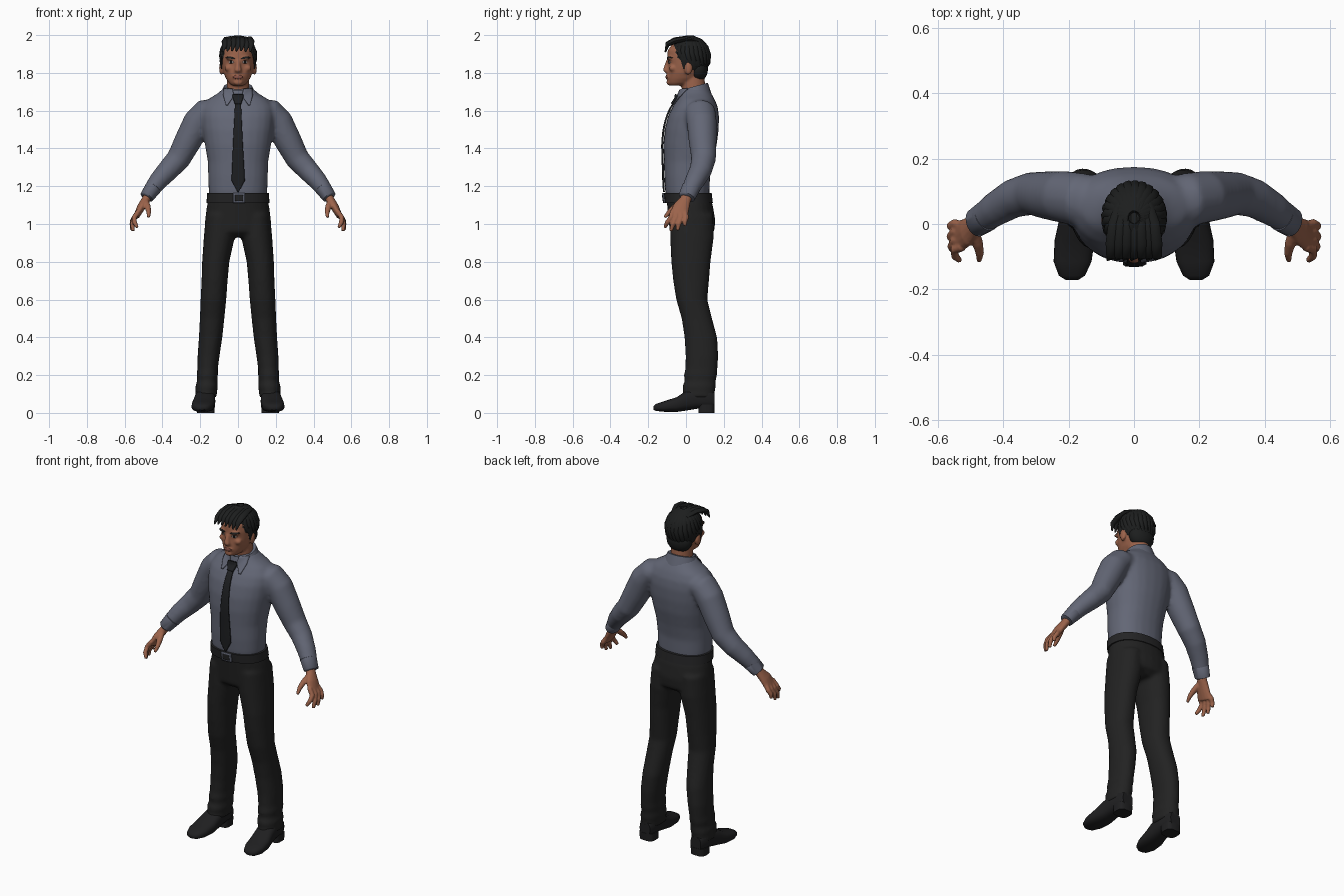
import bpy, bmesh, math, random
from mathutils import Vector, Matrix
from mathutils.bvhtree import BVHTree

random.seed(4)
cube = bpy.data.objects.get("Cube")
if cube:
    bpy.data.objects.remove(cube)


def material(name, r, g, b):
    m = bpy.data.materials.new(name)
    m.use_nodes = True
    m.diffuse_color = (r, g, b, 1)
    bsdf = m.node_tree.nodes["Principled BSDF"]
    bsdf.inputs["Base Color"].default_value = (r, g, b, 1)
    bsdf.inputs["Roughness"].default_value = 0.8
    return m


skin = material("brown skin", .33, .125, .07)
shirt_cloth = material("slate shirt", .125, .135, .18)
trouser_cloth = material("black trousers", .016, .016, .016)
hair_black = material("black hair", .012, .013, .013)
leather = material("black shoe leather", .014, .014, .015)
silk = material("black tie", .013, .014, .016)
belt_leather = material("belt leather", .018, .018, .019)
steel = material("dark steel", .11, .12, .16)
eye_white = material("eye white", .42, .36, .34)
lip_red = material("lip", .25, .085, .06)


# ---- shape helpers ----
def loft(bm, rings, n=24, p=1.0):
    """Bridge superellipse rings given as (centre, half axis, half axis)."""
    loops = []
    for c, u, v in rings:
        loop = []
        for i in range(n):
            a = math.tau * i / n
            co, si = math.cos(a), math.sin(a)
            loop.append(bm.verts.new(c + u * math.copysign(abs(co) ** p, co)
                                     + v * math.copysign(abs(si) ** p, si)))
        loops.append(loop)
    for low, high in zip(loops, loops[1:]):
        for i in range(n):
            j = (i + 1) % n
            bm.faces.new((low[i], low[j], high[j], high[i]))
    bm.faces.new(loops[0][::-1])
    bm.faces.new(loops[-1])


def stack(bm, rows, p=1.0, side=1, lean=0.0):
    """Level rings: height, x, half width, front y, back y."""
    loft(bm, [(Vector((x * side, (f + b) / 2, z)), Vector((rx, 0, 0)),
               Vector((0, (b - f) / 2, lean))) for z, x, rx, f, b in rows], p=p)


def tube(bm, pts, side=1, n=14, ref=(0, 1, 0)):
    """Rings square to a path: x, y, z, radius across, radius along ref."""
    path = [Vector((q[0] * side, q[1], q[2])) for q in pts]
    rings = []
    for i, c in enumerate(path):
        t = (path[min(i + 1, len(path) - 1)] - path[max(i - 1, 0)]).normalized()
        u = Vector(ref).cross(t).normalized()
        rings.append((c, u * pts[i][3], t.cross(u) * pts[i][4]))
    loft(bm, rings, n)


def ball(bm, centre, radii):
    bmesh.ops.create_uvsphere(bm, u_segments=20, v_segments=14, radius=1,
                              matrix=Matrix.Translation(centre) @ Matrix.Diagonal((*radii, 1)))


def finish(name, bm, mat, voxel=0, smooth=0, closed=True):
    """Make the object; voxel fuses overlapping volumes into one skin."""
    if closed:
        bmesh.ops.recalc_face_normals(bm, faces=bm.faces)
    mesh = bpy.data.meshes.new(name)
    bm.to_mesh(mesh)
    bm.free()
    ob = bpy.data.objects.new(name, mesh)
    bpy.context.collection.objects.link(ob)
    mesh.materials.append(mat)
    if voxel:
        fuse = ob.modifiers.new("Fuse", 'REMESH')
        fuse.mode, fuse.voxel_size = 'VOXEL', voxel
        soft = ob.modifiers.new("Soften", 'SMOOTH')
        soft.factor, soft.iterations = .5, smooth
        ob.data = bpy.data.meshes.new_from_object(
            ob.evaluated_get(bpy.context.evaluated_depsgraph_get()))
        ob.modifiers.clear()
        ob.data.materials.clear()
        ob.data.materials.append(mat)
    bpy.ops.object.select_all(action='DESELECT')
    ob.select_set(True)
    bpy.context.view_layer.objects.active = ob
    bpy.ops.object.shade_smooth_by_angle(angle=math.radians(50))
    return ob


def plate(name, rows, mat, targets, off=.003, thick=.005, cols=6, steps=6):
    """Thin sheet laid on the front of the targets; rows: z, left x, right x."""
    trees = []
    for ob in targets:
        b = bmesh.new()
        b.from_mesh(ob.data)
        trees.append(BVHTree.FromBMesh(b))
        b.free()
    fine = [Vector(a).lerp(Vector(b), k / steps) for a, b in zip(rows, rows[1:])
            for k in range(steps)] + [Vector(rows[-1])]
    bm, grid, last = bmesh.new(), [], -.05
    for z, x0, x1 in fine:
        line = []
        for k in range(cols + 1):
            x = x0 + (x1 - x0) * k / cols
            hits = [t.ray_cast(Vector((x, -1, z)), Vector((0, 1, 0)))[0] for t in trees]
            last = min([h.y for h in hits if h], default=last)
            line.append(bm.verts.new((x, last - off, z)))
        grid.append(line)
    for a, b in zip(grid, grid[1:]):
        for k in range(cols):
            bm.faces.new((a[k], b[k], b[k + 1], a[k + 1]))
    ob = finish(name, bm, mat, closed=False)
    ob.modifiers.new("Thickness", 'SOLIDIFY').thickness = thick
    ob.modifiers[-1].offset = 0
    return ob


SIDES = (("left", 1), ("right", -1))

# ---- shirt: torso and sleeves fused ----
bm = bmesh.new()
stack(bm, [(1.13, 0, .148, -.1, .122), (1.17, 0, .155, -.11, .125), (1.25, 0, .158, -.115, .127),
           (1.33, 0, .16, -.117, .142), (1.42, 0, .175, -.12, .163), (1.5, 0, .188, -.113, .173),
           (1.57, 0, .195, -.096, .175), (1.62, 0, .19, -.072, .168), (1.66, 0, .16, -.045, .152),
           (1.69, 0, .11, -.03, .135), (1.72, 0, .075, -.02, .115)], p=.88)
for _, s in SIDES:
    tube(bm, [(.1, .07, 1.6, .06, .075), (.17, .075, 1.59, .074, .082), (.215, .083, 1.54, .076, .08),
              (.265, .088, 1.44, .072, .074), (.315, .093, 1.345, .064, .066),
              (.37, .078, 1.285, .058, .06), (.425, .045, 1.225, .05, .053),
              (.465, .017, 1.17, .042, .045)], s, 20)
shirt = finish("shirt", bm, shirt_cloth, .011, 5)

for label, s in SIDES:
    bm = bmesh.new()
    tube(bm, [(.447, .028, 1.195, .036, .042), (.45, .026, 1.19, .044, .049),
              (.484, .004, 1.143, .037, .045), (.486, .003, 1.14, .03, .036)], s, 20)
    finish(label + "_cuff", bm, shirt_cloth)

# ---- collar with two points ----
bm = bmesh.new()
stack(bm, [(1.67, 0, .1, -.045, .135), (1.7, 0, .09, -.04, .125),
           (1.728, 0, .076, -.032, .116), (1.724, 0, .06, -.02, .1)], lean=.02)
collar = finish("collar", bm, shirt_cloth)
for label, s in SIDES:
    plate(label + "_collar_point", [(1.715, .03 * s, .074 * s), (1.68, .02 * s, .078 * s),
                                    (1.63, .054 * s, .064 * s)], shirt_cloth, [shirt, collar], .007)

# ---- tie ----
plate("tie_blade", [(1.65, -.015, .015), (1.45, -.025, .024), (1.23, -.034, .036),
                    (1.17, -.002, .004)], silk, [shirt], .008, .009)
plate("tie_knot", [(1.685, -.026, .026), (1.67, -.028, .028), (1.635, -.016, .016)],
      silk, [shirt, collar], .012, .016)

# ---- trousers: hips and legs fused ----
bm = bmesh.new()
stack(bm, [(1.15, 0, .152, -.105, .125), (1.1, 0, .164, -.1, .142), (1.02, 0, .175, -.092, .155),
           (.96, 0, .172, -.086, .15), (.93, 0, .11, -.05, .11)], p=.9)
for _, s in SIDES:
    stack(bm, [(1.05, .09, .08, -.085, .145), (.93, .099, .082, -.084, .147), (.8, .118, .072, -.078, .13),
               (.7, .124, .069, -.068, .122), (.6, .13, .068, -.052, .113), (.5, .137, .065, -.023, .138),
               (.4, .145, .062, -.008, .165), (.3, .156, .058, -.002, .171), (.23, .161, .054, -.004, .166),
               (.2, .163, .057, -.012, .165), (.17, .163, .053, -.006, .157), (.14, .166, .06, -.02, .158),
               (.11, .168, .056, -.016, .152), (.08, .17, .059, -.026, .153)], .92, s)
trousers = finish("trousers", bm, trouser_cloth, .011, 3)

# ---- belt and buckle ----
bm = bmesh.new()
stack(bm, [(1.11, 0, .155, -.1, .13), (1.112, 0, .167, -.112, .142),
           (1.163, 0, .163, -.118, .136), (1.165, 0, .15, -.105, .125)], p=.9)
belt = finish("belt", bm, belt_leather)
plate("buckle_frame", [(1.163, -.026, .038), (1.112, -.026, .038)], steel, [belt], .005, .008)
plate("buckle_opening", [(1.153, -.015, .027), (1.122, -.015, .027)], belt_leather, [belt], .009, .003)

# ---- shoes with heels ----
for label, s in SIDES:
    bm = bmesh.new()
    rows = [(-.172, .19, .018, .035, .016), (-.158, .19, .04, .048, .01), (-.115, .188, .058, .062, .006),
            (-.05, .182, .061, .083, .005), (0, .176, .056, .115, .012), (.06, .172, .05, .135, .022),
            (.12, .17, .048, .13, .024), (.15, .169, .034, .11, .03)]
    loft(bm, [(Vector((x * s, y, (t + b) / 2)), Vector((r, 0, 0)), Vector((0, 0, (t - b) / 2)))
              for y, x, r, t, b in rows], p=.75)
    finish(label + "_shoe", bm, leather)
    bm = bmesh.new()
    stack(bm, [(0, .17, .046, .065, .15), (.045, .17, .047, .065, .152)], .6, s)
    finish(label + "_heel", bm, leather)

# ---- hands: palm, four fingers and thumb ----
fingers = [(-.078, .533, -.112, .982), (-.051, .556, -.08, .962),
           (-.024, .562, -.045, .966), (.002, .562, -.006, .99)]
for label, s in SIDES:
    bm = bmesh.new()
    tube(bm, [(.465, .012, 1.17, .022, .03), (.487, -.003, 1.13, .023, .03),
              (.512, -.025, 1.09, .022, .044), (.538, -.04, 1.04, .016, .05)], s)
    for y, x, tip, z in fingers:
        tube(bm, [(.525, y * .8 - .008, 1.07, .013, .014), (.549, y, 1.035, .014, .014),
                  ((x + .562) / 2, (y + tip) / 2 - .004, (z + 1.035) / 2, .013, .013),
                  (x, tip, z, .009, .009)], s, 10)
    tube(bm, [(.492, -.015, 1.125, .016, .018), (.478, -.06, 1.09, .016, .017),
              (.472, -.09, 1.062, .013, .013), (.474, -.113, 1.035, .008, .008)], s, 10, (1, 0, .3))
    finish(label + "_hand", bm, skin, .005, 2)

# ---- head: skull, neck, nose, ears, brow and lips fused ----
bm = bmesh.new()
stack(bm, [(1.733, 0, .03, -.085, -.02), (1.745, 0, .047, -.096, .03), (1.77, 0, .064, -.099, .07),
           (1.8, 0, .077, -.098, .09), (1.84, 0, .084, -.095, .1), (1.88, 0, .087, -.1, .11),
           (1.92, 0, .083, -.097, .112), (1.955, 0, .062, -.07, .09), (1.975, 0, .03, -.03, .05)], .95)
tube(bm, [(0, .045, 1.66, .062, .062), (0, .04, 1.72, .06, .062), (0, .035, 1.8, .058, .062)], n=20)
tube(bm, [(0, -.094, 1.865, .011, .01), (0, -.104, 1.835, .013, .012), (0, -.107, 1.815, .02, .016),
          (0, -.097, 1.803, .018, .01)], n=12)
ball(bm, (0, -.094, 1.778), (.03, .013, .013))
ball(bm, (0, -.09, 1.75), (.024, .014, .016))
for _, s in SIDES:
    ball(bm, (.088 * s, .012, 1.825), (.012, .022, .036))
    ball(bm, (.036 * s, -.086, 1.877), (.03, .015, .009))
    ball(bm, (.048 * s, -.07, 1.825), (.024, .02, .018))
head = finish("head", bm, skin, .0065, 3)

# ---- painted face details ----
plate("mouth", [(1.787, -.012, .012), (1.779, -.028, .028), (1.769, -.014, .014)], lip_red, [head], .001, .003)
for label, s in SIDES:
    plate(label + "_eye", [(1.863, .028 * s, .042 * s), (1.857, .022 * s, .051 * s),
                           (1.851, .028 * s, .044 * s)], eye_white, [head], .001, .002)
    plate(label + "_iris", [(1.864, .032 * s, .042 * s), (1.851, .032 * s, .042 * s)],
          hair_black, [head], .002, .002)
    plate(label + "_brow", [(1.885, .035 * s, .056 * s), (1.879, .018 * s, .064 * s),
                            (1.874, .017 * s, .03 * s)], hair_black, [head], .001, .004)

# ---- hair: cap trimmed at the hairline, then overlapping locks ----
bm = bmesh.new()
ball(bm, (0, .018, 1.877), (.096, .108, .108))
cut = bmesh.ops.bisect_plane(bm, geom=bm.verts[:] + bm.edges[:] + bm.faces[:], plane_co=(0, 0, 1.845),
                             plane_no=(0, .62, .78), clear_inner=True)
bmesh.ops.holes_fill(bm, edges=[e for e in bm.edges if e.is_boundary])
ball(bm, (0, .062, 1.82), (.078, .054, .068))
centre, size = Vector((0, .02, 1.878)), Vector((.094, .104, .108))
for k in range(26):
    a = math.tau * k / 26
    end = math.radians(107 + 26 * math.cos(a) + random.uniform(-5, 5))
    pts = []
    for i in range(6):
        t = i / 5
        phi = .15 + (end - .15) * t
        turn = a + .25 * math.sin(math.pi * t)
        d = Vector((math.sin(phi) * math.sin(turn), math.sin(phi) * math.cos(turn), math.cos(phi)))
        q = centre + d * size
        r = .019 * (1 - t ** 3) + .003
        pts.append((*q, r, r * .6))
    out = (math.sin(a), math.cos(a), .6)
    tube(bm, pts, n=8, ref=out)
# swept fringe
for k in range(7):
    x = -.066 + .022 * k
    lift = .012 * math.cos(x * 18) + random.uniform(-.003, .003)
    tube(bm, [(x * .6, .06, 1.965, .018, .012), (x * .9, 0, 1.975 + lift * .8, .02, .013),
              (x, -.06, 1.962 + lift, .021, .015), (x * 1.05, -.098, 1.944 + lift, .016, .012),
              (x * 1.1 - .008, -.109, 1.905 + lift, .004, .004)], n=8, ref=(0, -.4, 1))
# sideburns
for _, s in SIDES:
    tube(bm, [(.085, -.01, 1.9, .01, .026), (.089, -.008, 1.86, .008, .018),
              (.087, -.008, 1.82, .003, .006)], s, 8)
finish("hair", bm, hair_black)
